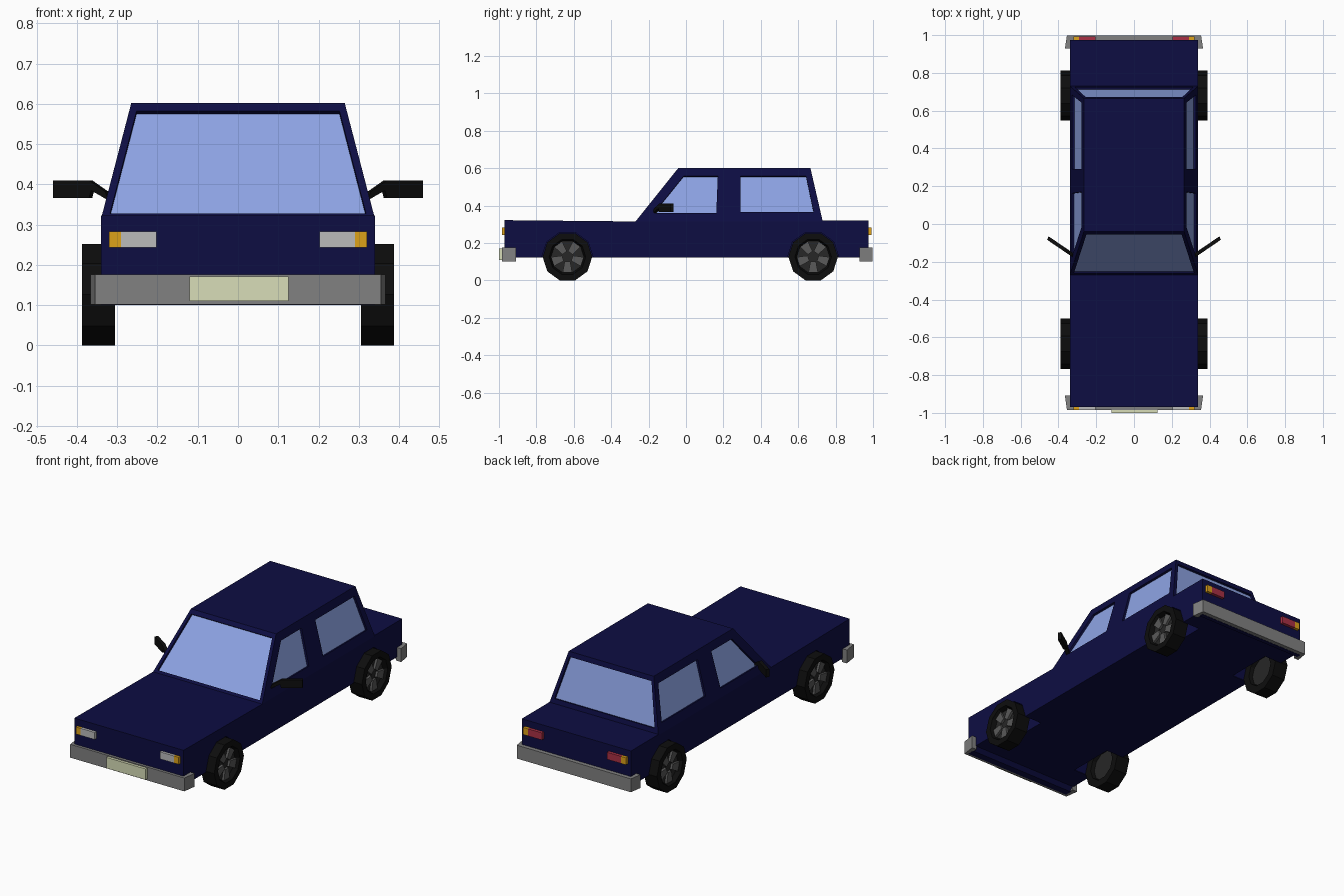
import bpy, bmesh
from math import sin, cos, pi, radians
from mathutils import Vector

if "Cube" in bpy.data.objects:
    bpy.data.objects.remove(bpy.data.objects["Cube"])


def material(name, rgb):
    m = bpy.data.materials.new(name)
    m.diffuse_color = (*rgb, 1)
    m.use_nodes = True
    m.node_tree.nodes["Principled BSDF"].inputs["Base Color"].default_value = m.diffuse_color
    return m


BLUE = material("navy paint", (0.004, 0.004, 0.055))
GLASS = material("window glass", (0.27, 0.37, 0.78))
BLACK = material("black rubber", (0.004, 0.004, 0.004))
CHROME = material("bumper grey", (0.22, 0.22, 0.22))
DARK = material("rim dark", (0.02, 0.02, 0.02))
SPOKE = material("spoke grey", (0.1, 0.1, 0.1))
WHITE = material("lamp white", (0.5, 0.5, 0.5))
ORANGE = material("lamp orange", (0.73, 0.36, 0.01))
RED = material("lamp red", (0.4, 0.03, 0.06))
PLATE = material("plate cream", (0.69, 0.73, 0.48))


def finish(name, bm, mat):
    bmesh.ops.recalc_face_normals(bm, faces=bm.faces)
    me = bpy.data.meshes.new(name)
    bm.to_mesh(me)
    bm.free()
    ob = bpy.data.objects.new(name, me)
    bpy.context.collection.objects.link(ob)
    if mat:
        me.materials.append(mat)
    return ob


def prism(name, pts, vec, mat=None):
    """Polygon of 3D points swept along a vector."""
    bm = bmesh.new()
    face = bm.faces.new([bm.verts.new(p) for p in pts])
    ext = bmesh.ops.extrude_face_region(bm, geom=[face], use_keep_orig=True)
    bmesh.ops.translate(bm, vec=vec, verts=[v for v in ext["geom"] if isinstance(v, bmesh.types.BMVert)])
    return finish(name, bm, mat)


def box(name, x0, x1, y0, y1, z0, z1, mat):
    return prism(name, [(x0, y0, z0), (x1, y0, z0), (x1, y1, z0), (x0, y1, z0)], (0, 0, z1 - z0), mat)


def cut(target, cutter):
    cutter.hide_render = True
    cutter.hide_viewport = True
    mod = target.modifiers.new(cutter.name, 'BOOLEAN')
    mod.operation = 'DIFFERENCE'
    mod.solver = 'EXACT'
    mod.object = cutter


# Lower body, swept across its width
side = [(-0.97, 0.10), (-0.93, 0.10), (-0.91, 0.122), (0.935, 0.122), (0.95, 0.10), (0.975, 0.10),
        (0.975, 0.32), (0.73, 0.32), (0.72, 0.315), (-0.27, 0.315), (-0.97, 0.322)]
body = prism("lower_body", [(-0.34, y, z) for y, z in side], (0.68, 0, 0), BLUE)

# Cabin: four-sided frustum
Z0, Z1 = 0.315, 0.602
bm = bmesh.new()
rings = [[bm.verts.new((x, y, z)) for x, y in ((-w, a), (w, a), (w, b), (-w, b))]
         for w, a, b, z in ((0.34, -0.27, 0.731, Z0), (0.265, -0.04, 0.665, Z1))]
bm.faces.new(rings[0])
bm.faces.new(rings[1])
for i in range(4):
    j = (i + 1) % 4
    bm.faces.new((rings[0][i], rings[0][j], rings[1][j], rings[1][i]))
cabin = finish("cabin", bm, BLUE)


# Windows: recess cut in the cabin, pane at the bottom of the recess
def window(name, pts):
    pts = [Vector(p) for p in pts]
    n = (pts[1] - pts[0]).cross(pts[2] - pts[0]).normalized()
    centre = sum(pts, Vector()) / len(pts)
    if n.dot(centre - Vector((0, 0.25, 0.4))) < 0:
        n = -n
    cut(cabin, prism(name + "_cutter", [p + n * 0.02 for p in pts], n * -0.034))
    prism(name, [p - n * 0.012 for p in pts], n * -0.006, GLASS)


def height(z):
    return (z - Z0) / (Z1 - Z0)


window("windscreen", [(x, -0.27 + 0.23 * height(z), z) for x, z in
                      ((-0.318, 0.327), (0.318, 0.327), (0.252, 0.582), (-0.252, 0.582))])
window("rear_window", [(x, 0.731 - 0.066 * height(z), z) for x, z in
                       ((-0.312, 0.345), (0.312, 0.345), (0.255, 0.575), (-0.255, 0.575))])
FRONT_SIDE = [(-0.172, 0.36), (-0.013, 0.557), (0.17, 0.557), (0.162, 0.36)]
REAR_SIDE = [(0.292, 0.365), (0.292, 0.557), (0.642, 0.557), (0.682, 0.365)]
for s, tag in ((-1, "left"), (1, "right")):
    for name, poly in (("front_side_window_", FRONT_SIDE), ("rear_side_window_", REAR_SIDE)):
        window(name + tag, [(s * (0.34 - 0.075 * height(z)), y, z) for y, z in poly])

# Wheels with ten sides, in wells cut from the body
R = 0.1325
HUB_Z = R * cos(pi / 10)


def wheel(tag, s, cy):
    def at(x, r, deg):
        return Vector((s * x, cy + r * cos(radians(deg)), HUB_Z + r * sin(radians(deg))))

    well = [at(0.23, R + 0.004, 36 * k) for k in range(10)]
    cut(body, prism("wheel_well_cutter_" + tag, well, (s * 0.2, 0, 0)))

    bm = bmesh.new()
    profile = [(0.335, 0.08), (0.305, 0.09), (0.305, R), (0.388, R), (0.388, 0.098), (0.362, 0.088), (0.335, 0.08)]
    rows = [[bm.verts.new(at(x, r, 36 * k)) for x, r in profile[:-1]] for k in range(10)]
    for k in range(10):
        a, b = rows[k], rows[(k + 1) % 10]
        for i in range(6):
            j = (i + 1) % 6
            bm.faces.new((a[i], a[j], b[j], b[i]))
    finish("tyre_" + tag, bm, BLACK)

    prism("rim_" + tag, [at(0.325, 0.089, 36 * k) for k in range(10)], (s * 0.037, 0, 0), DARK)
    for k in range(5):
        d = -90 + 72 * k
        prism(f"spoke_{tag}_{k + 1}", [at(0.36, 0.03, d - 30), at(0.36, 0.088, d - 17),
                                       at(0.36, 0.088, d + 17), at(0.36, 0.03, d + 30)],
              (s * 0.015, 0, 0), SPOKE)


for end, cy in (("front", -0.634), ("rear", 0.68)):
    for s, tag in ((-1, "left"), (1, "right")):
        wheel(f"{end}_{tag}", s, cy)

# Bumpers: U-shapes wrapping round each end, flaring slightly
for name, inner, mid, outer in (("front_bumper", -0.908, -0.96, -0.985), ("rear_bumper", 0.928, 0.968, 0.998)):
    plan = [(-0.366, inner), (-0.355, outer), (0.355, outer), (0.366, inner),
            (0.335, inner), (0.335, mid), (-0.335, mid), (-0.335, inner)]
    prism(name, [(x, y, 0.101) for x, y in plan], (0, 0, 0.075), CHROME)
box("number_plate", -0.12, 0.125, -1.0, -0.98, 0.11, 0.171, PLATE)

# Lamps and mirrors on both sides
for s, tag in ((-1, "left"), (1, "right")):
    for end, y0, y1, mat in (("head", -0.985, -0.96, WHITE), ("tail", 0.965, 0.992, RED)):
        box(f"{end}lamp_{tag}", s * 0.203, s * 0.29, y0, y1, 0.243, 0.283, mat)
        box(f"{end}_indicator_{tag}", s * 0.29, s * 0.32, y0, y1, 0.243, 0.283, ORANGE)
    outline = [(0.322, 0.36), (0.33, 0.382), (0.37, 0.41), (0.46, 0.41), (0.46, 0.366), (0.37, 0.366), (0.365, 0.385)]
    prism("mirror_" + tag, [(s * x, -0.172 + (x - 0.33) * 0.68, z) for x, z in outline],
          (-s * 0.008, 0.018, 0), BLACK)
